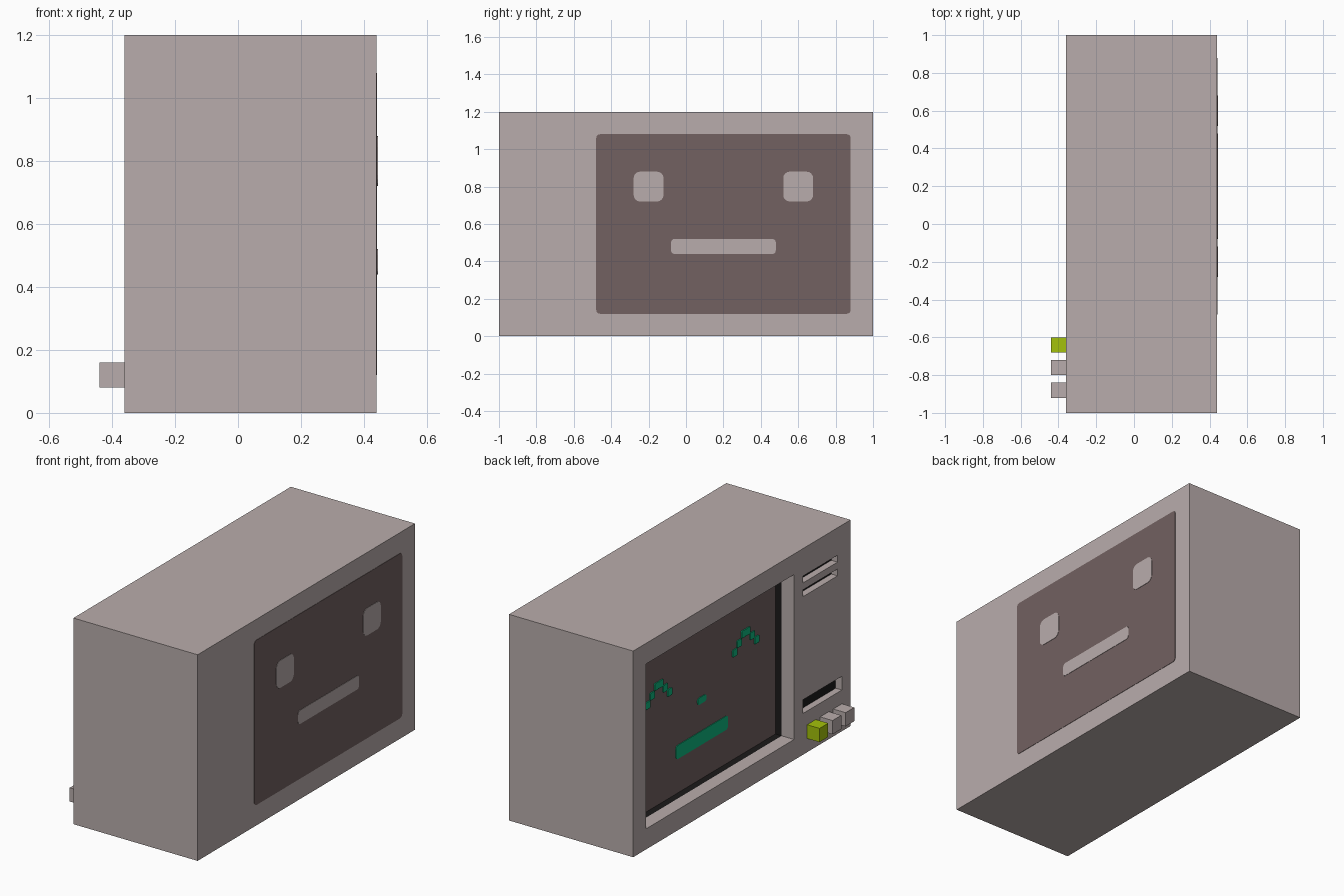
import bpy, bmesh, math
from mathutils import Vector

cube = bpy.data.objects.get("Cube")
if cube:
    bpy.data.objects.remove(cube, do_unlink=True)


def material(name, r, g, b):
    m = bpy.data.materials.new(name)
    m.use_nodes = True
    m.diffuse_color = (r, g, b, 1)
    m.node_tree.nodes["Principled BSDF"].inputs["Base Color"].default_value = (r, g, b, 1)
    return m


CASE = material("warm grey casing", 0.485, 0.416, 0.412)
DARK = material("dark brown panel", 0.168, 0.119, 0.119)
BLACK = material("black recess", 0.011, 0.01, 0.01)
GREEN = material("green display", 0.0044, 0.475, 0.21)
LIME = material("lime button", 0.366, 0.533, 0.0033)

LEFT, RIGHT = -0.36, 0.44     # casing extent in x


def finish(name, bm, *mats):
    bmesh.ops.recalc_face_normals(bm, faces=bm.faces[:])
    me = bpy.data.meshes.new(name)
    bm.to_mesh(me)
    bm.free()
    for m in mats:
        me.materials.append(m)
    ob = bpy.data.objects.new(name, me)
    bpy.context.collection.objects.link(ob)
    return ob


def add_box(bm, lo, hi):
    verts = bmesh.ops.create_cube(bm, size=1)["verts"]
    for v in verts:
        v.co = Vector([hi[i] if v.co[i] > 0 else lo[i] for i in range(3)])


def rounded_plates(name, x0, x1, rects, radius, mat):
    """Thin rounded rectangles facing along x; each rect is (y0, y1, z0, z1)."""
    bm = bmesh.new()
    for y0, y1, z0, z1 in rects:
        corners = [(y1 - radius, z1 - radius), (y0 + radius, z1 - radius),
                   (y0 + radius, z0 + radius), (y1 - radius, z0 + radius)]
        outline = []
        for i, (cy, cz) in enumerate(corners):
            for k in range(5):
                a = math.pi / 2 * (i + k / 4)
                outline.append((cy + radius * math.cos(a), cz + radius * math.sin(a)))
        ring0 = [bm.verts.new((x0, y, z)) for y, z in outline]
        ring1 = [bm.verts.new((x1, y, z)) for y, z in outline]
        bm.faces.new(ring0)
        bm.faces.new(ring1)
        n = len(outline)
        for i in range(n):
            j = (i + 1) % n
            bm.faces.new((ring0[i], ring0[j], ring1[j], ring1[i]))
    return finish(name, bm, mat)


# Casing: a box whose control side is cut and pushed in for screen, vents and slot
SCREEN = (-0.48, 0.88, 0.12, 1.08)
recesses = [
    (SCREEN, (0.08, 0.04)),
    ((-0.88, -0.56, 1.0, 1.04), (0.04,)),
    ((-0.88, -0.56, 0.92, 0.96), (0.04,)),
    ((-0.92, -0.56, 0.24, 0.32), (0.04,)),
]
bm = bmesh.new()
add_box(bm, (LEFT, -1, 0), (RIGHT, 1, 1.2))


def control_faces():
    return [f for f in bm.faces if abs(f.calc_center_median().x - LEFT) < 1e-4]


for axis, cuts in ((1, {r[0][i] for r in recesses for i in (0, 1)}),
                   (2, {r[0][i] for r in recesses for i in (2, 3)})):
    for c in sorted(cuts):
        co, no = Vector((0, 0, 0)), Vector((0, 0, 0))
        co[axis], no[axis] = c, 1
        faces = control_faces()
        geom = faces + list({e for f in faces for e in f.edges}) \
            + list({v for f in faces for v in f.verts})
        bmesh.ops.bisect_plane(bm, geom=geom, plane_co=co, plane_no=no, dist=1e-5)

for (y0, y1, z0, z1), depths in recesses:
    region = []
    for f in control_faces():
        c = f.calc_center_median()
        if y0 < c.y < y1 and z0 < c.z < z1:
            region.append(f)
    for d in depths:
        ext = bmesh.ops.extrude_face_region(bm, geom=region)["geom"]
        old = [f for f in region if f.is_valid]
        if old:
            bmesh.ops.delete(bm, geom=old, context='FACES')
        bmesh.ops.translate(bm, vec=(d, 0, 0),
                            verts=[g for g in ext if isinstance(g, bmesh.types.BMVert)])
        region = [g for g in ext if isinstance(g, bmesh.types.BMFace)]

# Recess colours by depth
bm.normal_update()
for f in bm.faces:
    depth = f.calc_center_median().x - LEFT
    flat = abs(f.normal.x) > 0.9
    if abs(depth - 0.12) < 1e-3 and flat:
        f.material_index = 1
    elif 0.085 < depth < 0.115 or (abs(depth - 0.04) < 1e-3 and flat):
        f.material_index = 2
    else:
        f.material_index = 0
bmesh.ops.dissolve_limit(bm, angle_limit=0.01, verts=bm.verts[:], edges=bm.edges[:],
                         delimit={'MATERIAL'})
finish("casing", bm, CASE, DARK, BLACK)

# Display face: stepped eyes, nose and mouth on the screen
CELL = 0.04
sx0, sx1 = LEFT + 0.116, LEFT + 0.12
for side, cy in (("left", 0.6), ("right", -0.2)):
    cells = []
    for step in range(3):
        z = 0.80 - step * CELL
        for y in (cy + step * CELL, cy - (step + 1) * CELL):
            cells.append((y - 0.001, y + CELL + 0.001, z - 0.001, z + CELL + 0.001))
    rounded_plates("display_eye_" + side, sx0, sx1 + 0.002, cells, 0.006, GREEN)
for ob in [o for o in bpy.data.objects if o.name.startswith("display_eye")]:
    for v in ob.data.vertices:        # keep the plates just proud of the screen
        v.co.x -= 0.004
rounded_plates("display_nose", sx0, sx1, [(0.16, 0.24, 0.56, 0.60)], 0.015, GREEN)
rounded_plates("display_mouth", sx0, sx1, [(-0.04, 0.44, 0.32, 0.40)], 0.02, GREEN)

# Control buttons
for name, y, mat in (("button_lime", -0.64, LIME), ("button_middle", -0.76, CASE),
                     ("button_end", -0.88, CASE)):
    bm = bmesh.new()
    add_box(bm, (LEFT - 0.08, y - 0.04, 0.08), (LEFT, y + 0.04, 0.16))
    finish(name, bm, mat)

# Painted panel with simple face on the opposite side
rounded_plates("rear_panel", RIGHT - 0.002, RIGHT + 0.002, [SCREEN], 0.02, DARK)
rounded_plates("rear_eyes", RIGHT - 0.001, RIGHT + 0.004,
               [(-0.28, -0.12, 0.72, 0.88), (0.52, 0.68, 0.72, 0.88)], 0.035, CASE)
rounded_plates("rear_mouth", RIGHT - 0.001, RIGHT + 0.004,
               [(-0.08, 0.48, 0.44, 0.52)], 0.018, CASE)
